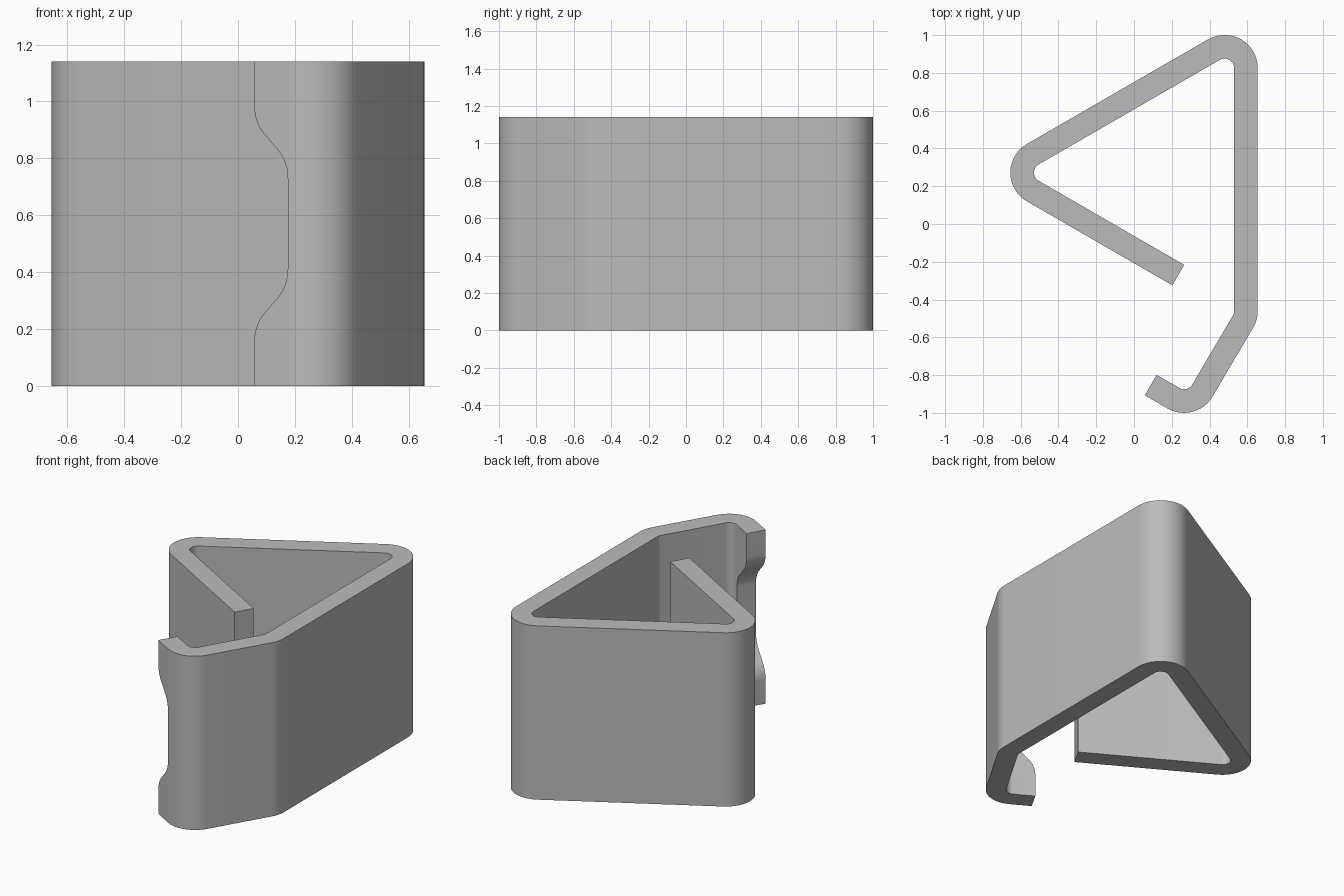
import bpy, bmesh, math
from mathutils import Vector

if "Cube" in bpy.data.objects:
    bpy.data.objects.remove(bpy.data.objects["Cube"])

HEIGHT, R_OUT, R_IN = 1.14, 0.175, 0.05
STEPS = 12


def prism(name, points, offset):
    """Closed polygon swept along an offset vector."""
    bm = bmesh.new()
    face = bm.faces.new([bm.verts.new(p) for p in points])
    swept = bmesh.ops.extrude_face_region(bm, geom=[face])["geom"]
    bmesh.ops.translate(bm, vec=offset,
                        verts=[v for v in swept if isinstance(v, bmesh.types.BMVert)])
    bmesh.ops.recalc_face_normals(bm, faces=bm.faces)
    mesh = bpy.data.meshes.new(name)
    bm.to_mesh(mesh)
    bm.free()
    obj = bpy.data.objects.new(name, mesh)
    bpy.context.collection.objects.link(obj)
    return obj


def arc(cx, cy, r, a0, a1):
    angles = [math.radians(a0 + (a1 - a0) * i / STEPS) for i in range(STEPS + 1)]
    return [Vector((cx + r * math.cos(a), cy + r * math.sin(a), 0)) for a in angles]


# Bends of the strip: centre x, centre y, start and end angle
bends = [(-0.48, 0.272, 240, 120), (0.48, 0.826, 120, 0),
         (0.48, -0.46, 0, -30), (0.265, -0.825, -30, -120)]
lip_dir = Vector((-math.cos(math.radians(30)), 0.5, 0))
lip_normal = Vector((-0.5, -math.cos(math.radians(30)), 0))
ARM, LIP = 0.89, 0.139


def side(r):
    pts = [p for b in bends for p in arc(b[0], b[1], r, b[2], b[3])]
    return [pts[0] - lip_dir * ARM] + pts + [pts[-1] + lip_dir * LIP]


# Bent strip clip
clip = prism("bent_clip", side(R_OUT) + side(R_IN)[::-1], Vector((0, 0, HEIGHT)))

# Notch in the lip: S-curved sides, mirrored about mid height
z0, z1, depth = 0.155, 0.41, 0.136
r = (z1 - z0 - depth) / (2 * math.sqrt(2) - 2)
curve = []
for i in range(9):
    a = math.radians(45 * i / 8)
    curve.append((r * (1 - math.cos(a)), z0 + r * math.sin(a)))
curve += [(depth - s, z0 + z1 - z) for s, z in curve[::-1]]
outline = [(-0.1, z0)] + curve
outline += [(s, HEIGHT - z) for s, z in outline[::-1]]
tip = Vector((0.265, -0.825, 0)) + lip_normal * 0.0 + lip_dir * LIP
cutter = prism("notch_cutter",
               [tip - lip_dir * s + Vector((0, 0, z)) for s, z in outline],
               lip_normal * 0.25)
cutter.hide_render = True

bpy.context.view_layer.objects.active = clip
clip.select_set(True)
cut = clip.modifiers.new("notch", 'BOOLEAN')
cut.operation, cut.solver, cut.object = 'DIFFERENCE', 'EXACT', cutter
bpy.ops.object.modifier_apply(modifier=cut.name)
bpy.data.objects.remove(cutter)

# Plain grey finish
grey = bpy.data.materials.new("plain_grey")
grey.diffuse_color = (0.5, 0.5, 0.5, 1)
grey.use_nodes = True
grey.node_tree.nodes["Principled BSDF"].inputs["Base Color"].default_value = grey.diffuse_color
clip.data.materials.clear()
clip.data.materials.append(grey)
bpy.ops.object.shade_smooth_by_angle(angle=math.radians(30))
